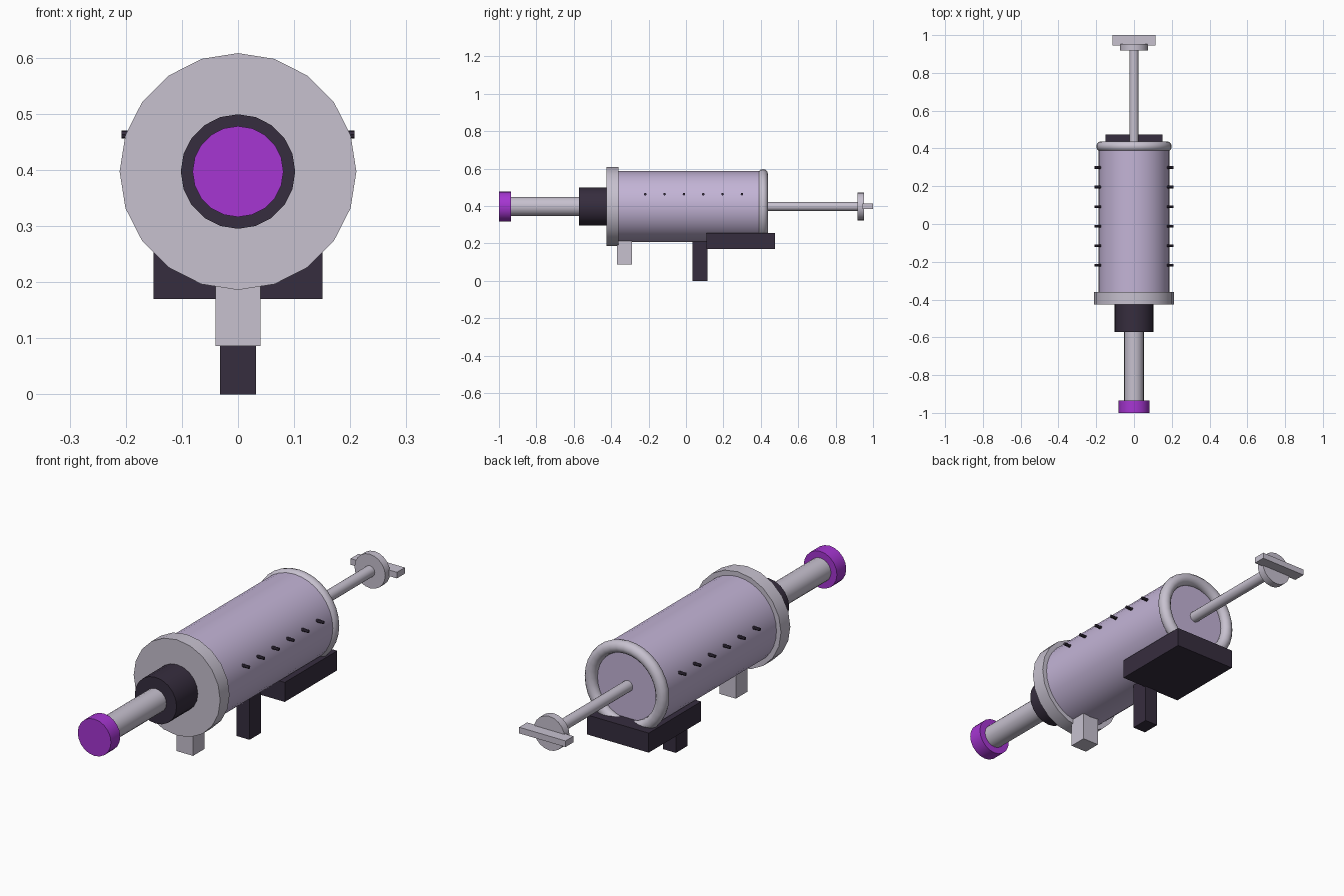
import bpy, math

if "Cube" in bpy.data.objects:
    bpy.data.objects.remove(bpy.data.objects["Cube"])

AXIS_Z = 0.397


def srgb(r, g, b):
    return [((c / 255 + 0.055) / 1.055) ** 2.4 for c in (r, g, b)] + [1.0]


def material(name, rgb):
    m = bpy.data.materials.new(name)
    m.diffuse_color = srgb(*rgb)
    m.use_nodes = True
    m.node_tree.nodes["Principled BSDF"].inputs["Base Color"].default_value = m.diffuse_color
    return m


GREY = material("pale grey", (199, 193, 207))
LILAC = material("lilac", (195, 180, 214))
PURPLE = material("purple", (166, 54, 210))
DARK = material("dark plum", (54, 45, 62))


def finish(name, mat, smooth=True):
    ob = bpy.context.object
    ob.name = name
    ob.data.materials.append(mat)
    if smooth:
        bpy.ops.object.shade_smooth_by_angle(angle=math.radians(35))
    return ob


def rod(name, r, y0, y1, mat, sides=20):
    # cylinder along y on the main axis, with a vertex at the top
    bpy.ops.mesh.primitive_cylinder_add(
        vertices=sides, radius=r, depth=y1 - y0,
        location=(0, (y0 + y1) / 2, AXIS_Z), rotation=(math.pi / 2, 0, 0))
    return finish(name, mat)


def box(name, x, y, z, mat):
    bpy.ops.mesh.primitive_cube_add(
        size=1, location=(sum(x) / 2, sum(y) / 2, sum(z) / 2))
    ob = bpy.context.object
    ob.scale = (x[1] - x[0], y[1] - y[0], z[1] - z[0])
    bpy.ops.object.transform_apply(location=False, rotation=False, scale=True)
    return finish(name, mat, False)


# Nozzle, collar, flange and barrel
rod("nozzle_tip", 0.081, -1.0, -0.935, PURPLE)
rod("nozzle_tube", 0.052, -0.94, -0.56, GREY)
rod("collar", 0.102, -0.573, -0.42, DARK)
rod("front_flange", 0.211, -0.425, -0.36, GREY)
rod("barrel", 0.189, -0.37, 0.405, LILAC, 32)

# Rounded ring at the back of the barrel
bpy.ops.mesh.primitive_torus_add(
    major_radius=0.173, minor_radius=0.027, major_segments=32, minor_segments=12,
    location=(0, 0.411, AXIS_Z), rotation=(math.pi / 2, 0, 0))
finish("rear_ring", GREY)

# Plunger
rod("plunger_rod", 0.024, 0.39, 0.93, GREY)
rod("plunger_disc", 0.075, 0.918, 0.952, GREY)
box("plunger_handle", (-0.113, 0.113), (0.945, 1.0), (0.385, 0.412), GREY)

# Supports
box("front_foot", (-0.04, 0.04), (-0.37, -0.29), (0.086, 0.26), GREY)
box("base_block", (-0.151, 0.151), (0.11, 0.475), (0.17, 0.256), DARK)
box("rear_grip", (-0.032, 0.032), (0.035, 0.116), (0.0, 0.24), DARK)

# Row of pegs on both sides
for side in (-1, 1):
    for i in range(6):
        bpy.ops.mesh.primitive_cylinder_add(
            vertices=8, radius=0.007, depth=0.04,
            location=(side * 0.188, -0.218 + i * 0.1034, 0.463),
            rotation=(0, math.pi / 2, 0))
        finish(f"side_peg_{'left' if side < 0 else 'right'}_{i + 1}", DARK, False)
